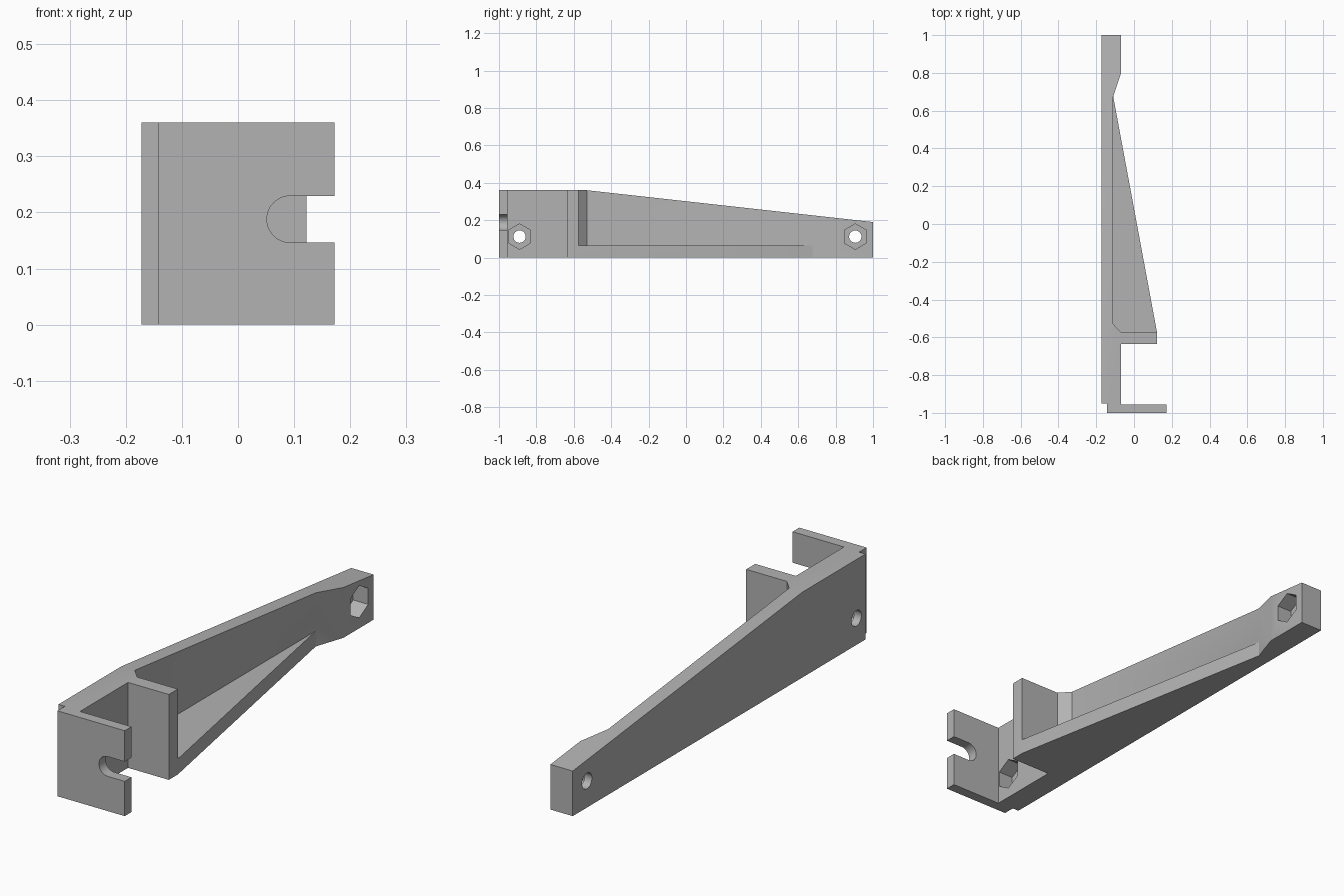
import bpy, bmesh, math
from mathutils import Matrix, Vector

cube = bpy.data.objects.get("Cube")
if cube:
    bpy.data.objects.remove(cube, do_unlink=True)

grey = bpy.data.materials.new("plain grey")
grey.use_nodes = True
COLOUR = (0.45, 0.45, 0.45, 1)
grey.diffuse_color = COLOUR
grey.node_tree.nodes["Principled BSDF"].inputs["Base Color"].default_value = COLOUR


def prism(name, points, push, place):
    """Extrude a flat outline; place() maps each 2D point into space."""
    bm = bmesh.new()
    face = bm.faces.new([bm.verts.new(place(*p)) for p in points])
    moved = bmesh.ops.extrude_face_region(bm, geom=[face])["geom"]
    bmesh.ops.translate(bm, vec=Vector(push),
                        verts=[v for v in moved if isinstance(v, bmesh.types.BMVert)])
    bmesh.ops.recalc_face_normals(bm, faces=bm.faces)
    mesh = bpy.data.meshes.new(name)
    bm.to_mesh(mesh)
    bm.free()
    mesh.materials.append(grey)
    obj = bpy.data.objects.new(name, mesh)
    bpy.context.collection.objects.link(obj)
    return obj


def ring(u, v, radius, sides, start=0.0, sweep=math.tau):
    return [(u + radius * math.cos(start + sweep * i / sides),
             v + radius * math.sin(start + sweep * i / sides)) for i in range(sides)]


def cut(target, cutter):
    cutter.hide_render = True
    mod = target.modifiers.new(cutter.name, "BOOLEAN")
    mod.operation, mod.solver, mod.object = "DIFFERENCE", "EXACT", cutter
    bpy.context.view_layer.objects.active = target
    bpy.ops.object.modifier_apply(modifier=mod.name)
    bpy.data.objects.remove(cutter, do_unlink=True)


# Plan of the arm with its front plate, rib and triangular shelf
plan = [(-0.142, -1), (0.172, -1), (0.172, -0.955), (-0.068, -0.955),
        (-0.068, -0.635), (0.122, -0.635), (0.122, -0.575), (-0.11, 0.675),
        (-0.068, 0.8), (-0.068, 1), (-0.172, 1), (-0.172, -0.95), (-0.142, -0.95)]
bracket = prism("bracket_arm", plan, (0, 0, 0.36), lambda x, y: (x, y, 0))

# Pocket above the shelf, with a chamfered inner corner
pocket = [(-0.11, -0.53), (-0.068, -0.575), (0.3, -0.575), (0.3, 0.675), (-0.11, 0.675)]
cut(bracket, prism("pocket", pocket, (0, 0, 0.5), lambda x, y: (x, y, 0.065)))

# Sloping top edge
slope = [(-0.53, 0.36), (1, 0.19), (1.2, 0.168), (1.2, 0.6), (-0.53, 0.6)]
cut(bracket, prism("slope", slope, (1, 0, 0), lambda y, z: (-0.5, y, z)))

# Round-ended slot in the front plate
slot = ring(0.093, 0.188, 0.0415, 24, math.pi / 2, math.pi)
slot += [(0.093, 0.1465), (0.3, 0.1465), (0.3, 0.2295)]
cut(bracket, prism("slot", slot, (0, 0.2, 0), lambda x, z: (x, -1.1, z)))

# Bolt holes with hexagonal nut recesses
for y in (-0.89, 0.905):
    cut(bracket, prism("bolt_hole", ring(y, 0.112, 0.033, 32), (0.4, 0, 0),
                       lambda u, z: (-0.3, u, z)))
    cut(bracket, prism("nut_recess", ring(y, 0.112, 0.068, 6, math.pi / 2), (0.2, 0, 0),
                       lambda u, z: (-0.138, u, z)))

bpy.ops.object.select_all(action="DESELECT")
bracket.select_set(True)
bpy.context.view_layer.objects.active = bracket
bpy.ops.object.shade_smooth_by_angle(angle=math.radians(25))
